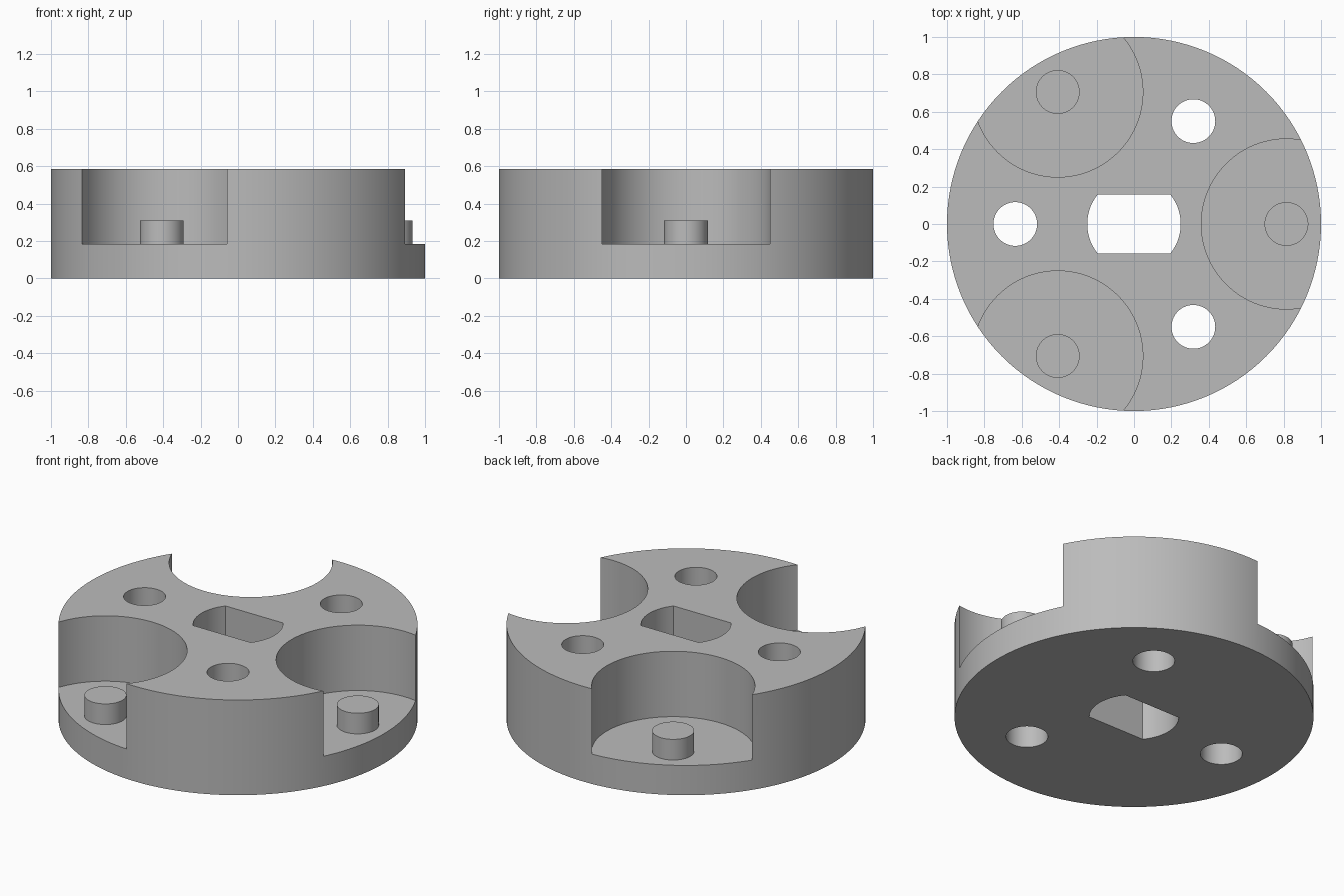
import bpy, math

HEIGHT, FLOOR, PEG_TOP = 0.585, 0.183, 0.31
PIN_R, POCKET_R = 0.117, 0.455
PEG_RING, HOLE_RING = 0.815, 0.635
SLOT_R, SLOT_HALF = 0.25, 0.157

cube = bpy.data.objects.get("Cube")
if cube:
    bpy.data.objects.remove(cube, do_unlink=True)

grey = bpy.data.materials.new("plain grey")
grey.use_nodes = True
colour = (0.5, 0.5, 0.5, 1)
grey.diffuse_color = colour
grey.node_tree.nodes["Principled BSDF"].inputs["Base Color"].default_value = colour


def cylinder(name, radius, bottom, top, x=0, y=0, sides=64):
    bpy.ops.mesh.primitive_cylinder_add(vertices=sides, radius=radius, depth=top - bottom,
                                        location=(x, y, (bottom + top) / 2))
    obj = bpy.context.object
    obj.name = name
    obj.data.materials.append(grey)
    return obj


def boolean(target, cutter, operation="DIFFERENCE"):
    """Apply a boolean and discard its cutter."""
    mod = target.modifiers.new("cut", "BOOLEAN")
    mod.operation, mod.object, mod.solver = operation, cutter, "EXACT"
    bpy.context.view_layer.objects.active = target
    bpy.ops.object.modifier_apply(modifier=mod.name)
    bpy.data.objects.remove(cutter, do_unlink=True)


def smooth(obj):
    bpy.ops.object.select_all(action="DESELECT")
    obj.select_set(True)
    bpy.context.view_layer.objects.active = obj
    bpy.ops.object.shade_smooth_by_angle(angle=math.radians(30))


# Round body
body = cylinder("body", 1, 0, HEIGHT, sides=128)

# Three open pockets with a peg in each, and three through holes between them
for i, side in enumerate(("left", "back", "front")):
    a = i * math.tau / 3
    px, py = PEG_RING * math.cos(a), PEG_RING * math.sin(a)
    hx, hy = -HOLE_RING * math.cos(a), -HOLE_RING * math.sin(a)
    boolean(body, cylinder("pocket_cutter", POCKET_R, FLOOR, 1, px, py, 96))
    boolean(body, cylinder("hole_cutter", PIN_R, -0.5, 1, hx, hy))
    smooth(cylinder(side + "_peg", PIN_R, FLOOR - 0.03, PEG_TOP, px, py))

# Central shaft slot: a round bore with two flat sides
slot = cylinder("slot_cutter", SLOT_R, -0.5, 1)
bpy.ops.mesh.primitive_cube_add(size=1)
flats = bpy.context.object
flats.name = "slot_flats"
flats.scale = (2, 2 * SLOT_HALF, 4)
flats.data.materials.append(grey)
bpy.context.view_layer.update()
boolean(slot, flats, "INTERSECT")
boolean(body, slot)
smooth(body)
